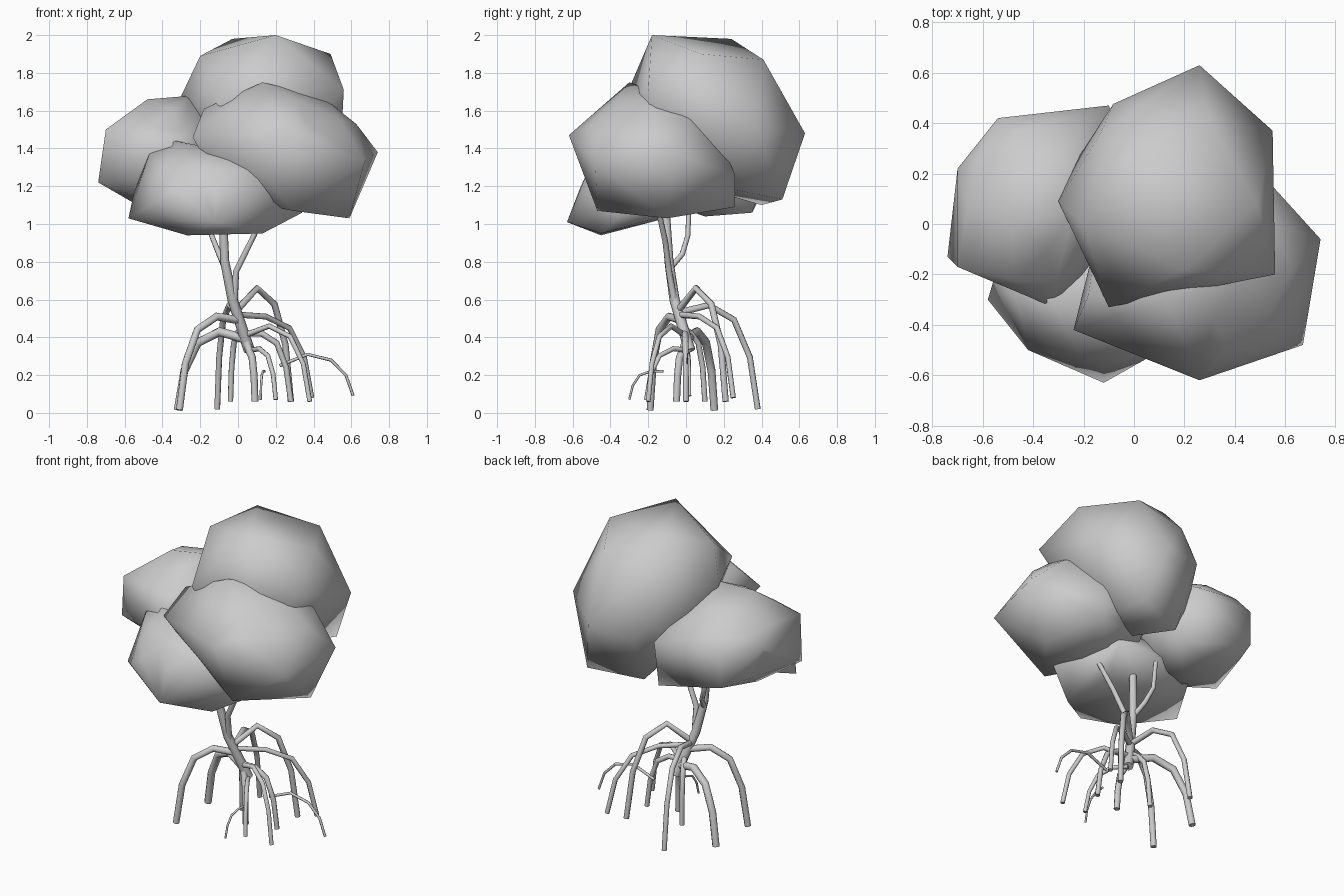
import bpy, bmesh
from mathutils import Vector

if "Cube" in bpy.data.objects:
    bpy.data.objects.remove(bpy.data.objects["Cube"])


def clump(name, pts, fill=0.9):
    """Faceted leaf mass: hull of a few corners around a filling ellipsoid."""
    pts = [Vector(p) for p in pts]
    lo = Vector([min(p[i] for p in pts) for i in range(3)])
    hi = Vector([max(p[i] for p in pts) for i in range(3)])
    mid, rad = (lo + hi) / 2, (hi - lo) / 2 * fill
    ball = bmesh.new()
    bmesh.ops.create_icosphere(ball, subdivisions=2, radius=1)
    pts += [mid + v.co * rad for v in ball.verts]
    ball.free()
    bm = bmesh.new()
    for p in pts:
        bm.verts.new(p)
    bmesh.ops.convex_hull(bm, input=bm.verts[:])
    bmesh.ops.delete(bm, geom=[v for v in bm.verts if not v.link_faces], context='VERTS')
    bmesh.ops.recalc_face_normals(bm, faces=bm.faces[:])
    for f in bm.faces:
        f.smooth = True
    me = bpy.data.meshes.new(name)
    bm.to_mesh(me)
    bm.free()
    bpy.context.collection.objects.link(bpy.data.objects.new(name, me))


def limb(name, pts, r0, r1):
    """Eight-sided tapering tube along a bent path."""
    cu = bpy.data.curves.new(name, 'CURVE')
    cu.dimensions = '3D'
    cu.bevel_depth = 1
    cu.bevel_resolution = 2
    cu.use_fill_caps = True
    sp = cu.splines.new('POLY')
    sp.points.add(len(pts) - 1)
    for i, p in enumerate(pts):
        sp.points[i].co = (*p, 1)
        sp.points[i].radius = r0 + (r1 - r0) * i / (len(pts) - 1)
    sp.use_smooth = True
    bpy.context.collection.objects.link(bpy.data.objects.new(name, cu))


def on_trunk(z):
    """Point on the leaning lower trunk at height z."""
    return Vector((.06 - .33 * (z - .33), .02 - .3 * (z - .33), z))


def arch(name, start, end, peak, r):
    """Stilt root: rises to its peak, then bends steeply down to its foot."""
    start, end = Vector(start), Vector(end)
    path = [start]
    for s, h in ((.38, 1), (.7, .86), (.9, .5), (1, 0)):
        p = start.lerp(end, s)
        p.z = end.z + (peak - end.z) * h
        path.append(p)
    limb(name, path, r, r * .87)


# Leaf clumps
clump("foliage_top", [
    (.2, -.18, 2), (-.03, .24, 1.98), (-.2, 0, 1.89), (.49, .08, 1.9), (.3, .41, 1.87),
    (.56, -.2, 1.71), (.55, .37, 1.52), (.26, .63, 1.48), (-.3, .09, 1.68), (-.1, -.33, 1.65),
    (.35, .51, 1.13), (.02, .4, 1.1)], .84)
clump("foliage_left", [
    (-.74, -.13, 1.22), (-.7, -.17, 1.5), (-.7, .22, 1.42), (-.54, .42, 1.42), (-.54, .42, 1.2),
    (-.1, .47, 1.4), (-.48, 0, 1.66), (-.24, .05, 1.68), (-.32, -.33, 1.4), (-.3, .1, 1.04),
    (-.05, .35, 1.06)])
clump("foliage_right", [
    (.13, -.3, 1.75), (.42, -.15, 1.68), (-.18, -.28, 1.61), (-.24, -.42, 1.46), (.26, -.62, 1.47),
    (.67, -.48, 1.33), (.74, -.06, 1.38), (.59, -.1, 1.03), (.45, .26, 1.26), (.45, .26, 1.09),
    (.29, -.47, 1.07)], .86)
clump("foliage_low", [
    (-.58, -.3, 1.03), (-.55, -.2, 1.17), (-.42, -.5, 1.13), (-.47, -.27, 1.37), (-.33, -.3, 1.44),
    (-.12, -.63, 1.01), (-.27, -.45, .94), (.13, -.45, .95), (.34, -.33, 1.06), (-.4, .06, 1.14),
    (.15, .05, 1.13)], .8)

# Trunk and branches
limb("trunk", [on_trunk(.33), on_trunk(.6), (-.07, -.09, .8), (-.09, -.12, 1.25)], .03, .021)
limb("branch_left", [(-.07, -.08, .77), (-.1, -.02, .84), (-.14, .01, .94), (-.16, .02, 1.22)], .016, .013)
limb("branch_right", [(-.02, -.06, .58), (-.01, -.09, .75), (.07, -.11, .91), (.2, -.17, 1.18)], .019, .014)

# Arching stilt roots: foot x, y, z, height on the trunk, peak height, radius
for i, (x, y, z, z0, peak, r) in enumerate([
        (-.31, -.19, .015, .49, .51, .022),
        (-.32, .15, .015, .39, .43, .025),
        (-.11, .38, .02, .53, .57, .018),
        (.28, .21, .06, .54, .66, .019),
        (.39, .25, .08, .52, .51, .016),
        (.38, -.2, .06, .41, .46, .015),
        (.09, -.05, .06, .39, .33, .021),
        (-.04, .1, .06, .45, .42, .017),
        (.28, 0, .06, .42, .42, .017),
        (.2, -.21, .07, .33, .34, .014)]):
    arch(f"stilt_root_{i + 1}", on_trunk(z0), (x, y, z), peak, r)

# Thin side roots
arch("side_root_right", (.22, .01, .25), (.61, .02, .09), .31, .009)
arch("side_root_front", (.14, -.12, .22), (.12, -.3, .07), .22, .007)
